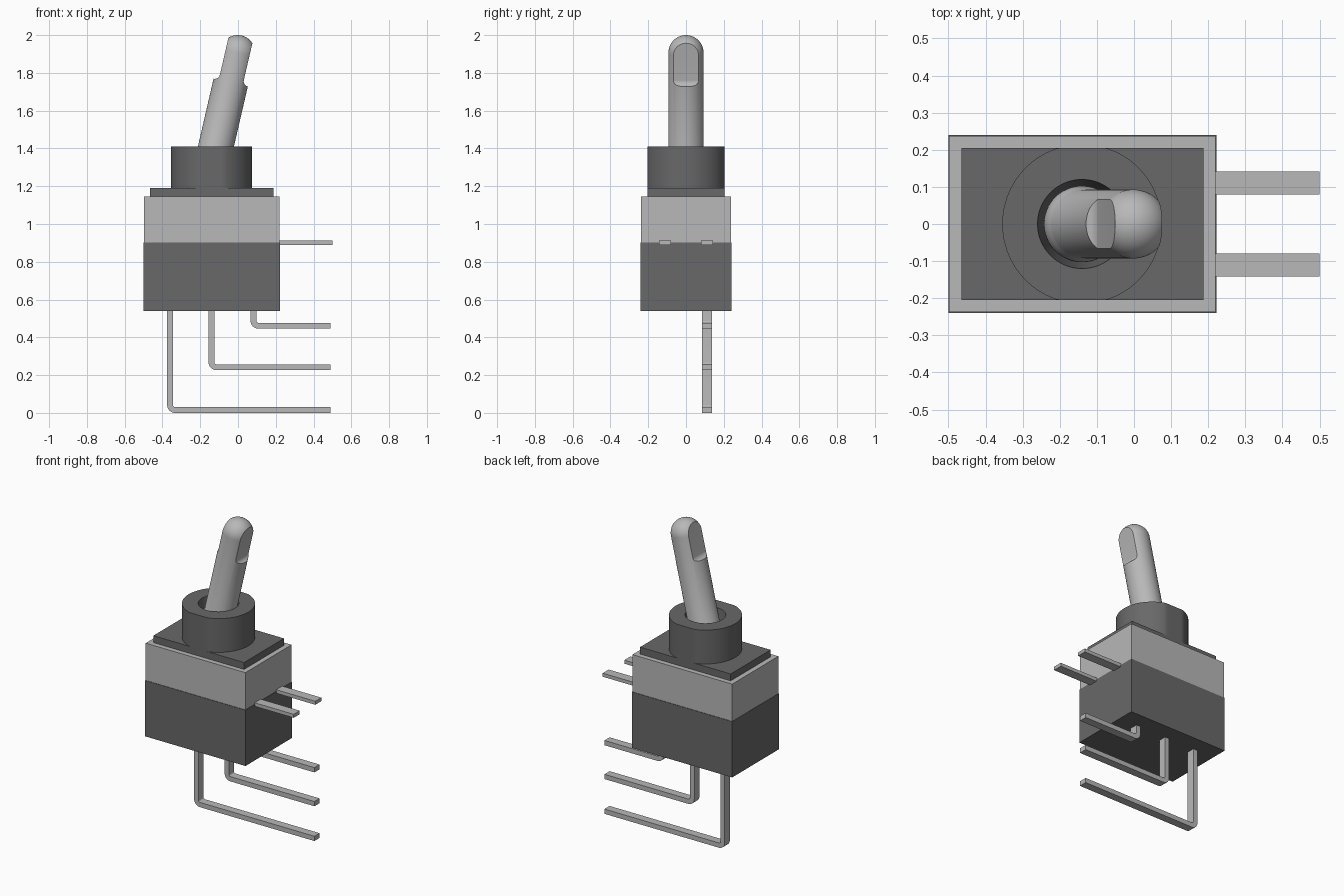
import bpy, bmesh, math
from mathutils import Matrix

cube = bpy.data.objects.get("Cube")
if cube:
    bpy.data.objects.remove(cube, do_unlink=True)


def material(name, value):
    m = bpy.data.materials.new(name)
    m.use_nodes = True
    col = (value, value, value, 1)
    m.diffuse_color = col
    m.node_tree.nodes["Principled BSDF"].inputs["Base Color"].default_value = col
    return m


DARK = material("dark grey plastic", 0.14)
LIGHT = material("light grey metal", 0.48)


def finish(name, bm, mat):
    bmesh.ops.recalc_face_normals(bm, faces=bm.faces)
    me = bpy.data.meshes.new(name)
    bm.to_mesh(me)
    bm.free()
    me.materials.append(mat)
    ob = bpy.data.objects.new(name, me)
    bpy.context.collection.objects.link(ob)
    return ob


def smooth(ob):
    bpy.ops.object.select_all(action='DESELECT')
    ob.select_set(True)
    bpy.context.view_layer.objects.active = ob
    bpy.ops.object.shade_smooth_by_angle(angle=math.radians(30))


def prism(name, pts, y0, y1, mat):
    """Extrude an (x, z) outline from y0 to y1."""
    bm = bmesh.new()
    face = bm.faces.new([bm.verts.new((x, y0, z)) for x, z in pts])
    ext = bmesh.ops.extrude_face_region(bm, geom=[face])["geom"]
    for v in ext:
        if isinstance(v, bmesh.types.BMVert):
            v.co.y = y1
    return finish(name, bm, mat)


def box(name, x0, x1, y0, y1, z0, z1, mat):
    return prism(name, [(x0, z0), (x1, z0), (x1, z1), (x0, z1)], y0, y1, mat)


def lathe(name, profile, mat, seg=96, flat=None):
    """Revolve (r, z) points about z and cap the ends; flat limits |y|."""
    bm = bmesh.new()
    rings = []
    for r, z in profile:
        ring = []
        for i in range(seg):
            a = math.tau * i / seg
            x, y = r * math.cos(a), r * math.sin(a)
            if flat:
                y = max(-flat, min(flat, y))
            ring.append(bm.verts.new((x, y, z)))
        rings.append(ring)
    for a, b in zip(rings, rings[1:]):
        for i in range(seg):
            j = (i + 1) % seg
            bm.faces.new((a[i], a[j], b[j], b[i]))
    bm.faces.new(rings[0])
    bm.faces.new(rings[-1])
    return finish(name, bm, mat)


def arc(cx, cz, r, a0, a1, n):
    angles = [math.radians(a0 + (a1 - a0) * i / n) for i in range(n + 1)]
    return [(cx + r * math.cos(a), cz + r * math.sin(a)) for a in angles]


# Switch body
box("lower_body", -0.50, 0.222, -0.24, 0.24, 0.54, 0.903, DARK)
box("upper_cover", -0.498, 0.219, -0.237, 0.237, 0.903, 1.145, LIGHT)
box("top_plate", -0.465, 0.187, -0.205, 0.205, 1.145, 1.19, DARK)

# Bushing with two flats and a tapered bore
AXIS_X = -0.14
bushing = lathe("bushing", [(0.215, 1.19), (0.215, 1.41), (0.12, 1.41), (0.10, 1.24)],
                DARK, flat=0.205)
bushing.location.x = AXIS_X
# Close the underside separately: the last ring is the bore floor
smooth(bushing)

# Lever: pivot ball, shaft and domed tip
R, BALL, TIP = 0.093, 0.103, 0.6127
top = math.degrees(math.acos(R / BALL))
profile = arc(0, 0, BALL, -85, top, 16) + arc(0, TIP, R, 0, 88, 14)
lever = lathe("lever", profile, LIGHT, seg=64)

# Finger flats on both sides of the tip, each ending in a rounded run-out
for side in (-1, 1):
    outline = [(0.065, 0.9)] + arc(0.093, 0.478, 0.028, 180, 270, 8) + [(0.2, 0.45), (0.2, 0.9)]
    cutter = prism("flat_cutter", [(side * x, z) for x, z in outline], -0.2, 0.2, LIGHT)
    cutter.hide_render = True
    mod = lever.modifiers.new("flat", 'BOOLEAN')
    mod.operation = 'DIFFERENCE'
    mod.solver = 'EXACT'
    mod.object = cutter
    bpy.context.view_layer.objects.active = lever
    bpy.ops.object.modifier_apply(modifier=mod.name)
    bpy.data.objects.remove(cutter, do_unlink=True)
smooth(lever)
lever.data.transform(Matrix.Translation((AXIS_X, 0, 1.31))
                     @ Matrix.Rotation(math.radians(13), 4, 'Y'))

# Mounting tabs
for side, y in (("left", 0.111), ("right", -0.111)):
    box("mounting_tab_" + side, 0.20, 0.50, y - 0.031, y + 0.031, 0.89, 0.913, LIGHT)

# Bent terminals
T, OUT, IN = 0.031, 0.042, 0.011
for name, x, z in (("long", -0.375, 0.0), ("middle", -0.156, 0.226), ("short", 0.066, 0.446)):
    cx, cz = x + OUT, z + OUT
    outline = ([(x, 0.56)] + arc(cx, cz, OUT, 180, 270, 8) + [(0.49, z), (0.49, z + T)]
               + arc(cx, cz, IN, 270, 180, 6) + [(x + T, 0.56)])
    smooth(prism("terminal_" + name, outline, 0.085, 0.138, LIGHT))
